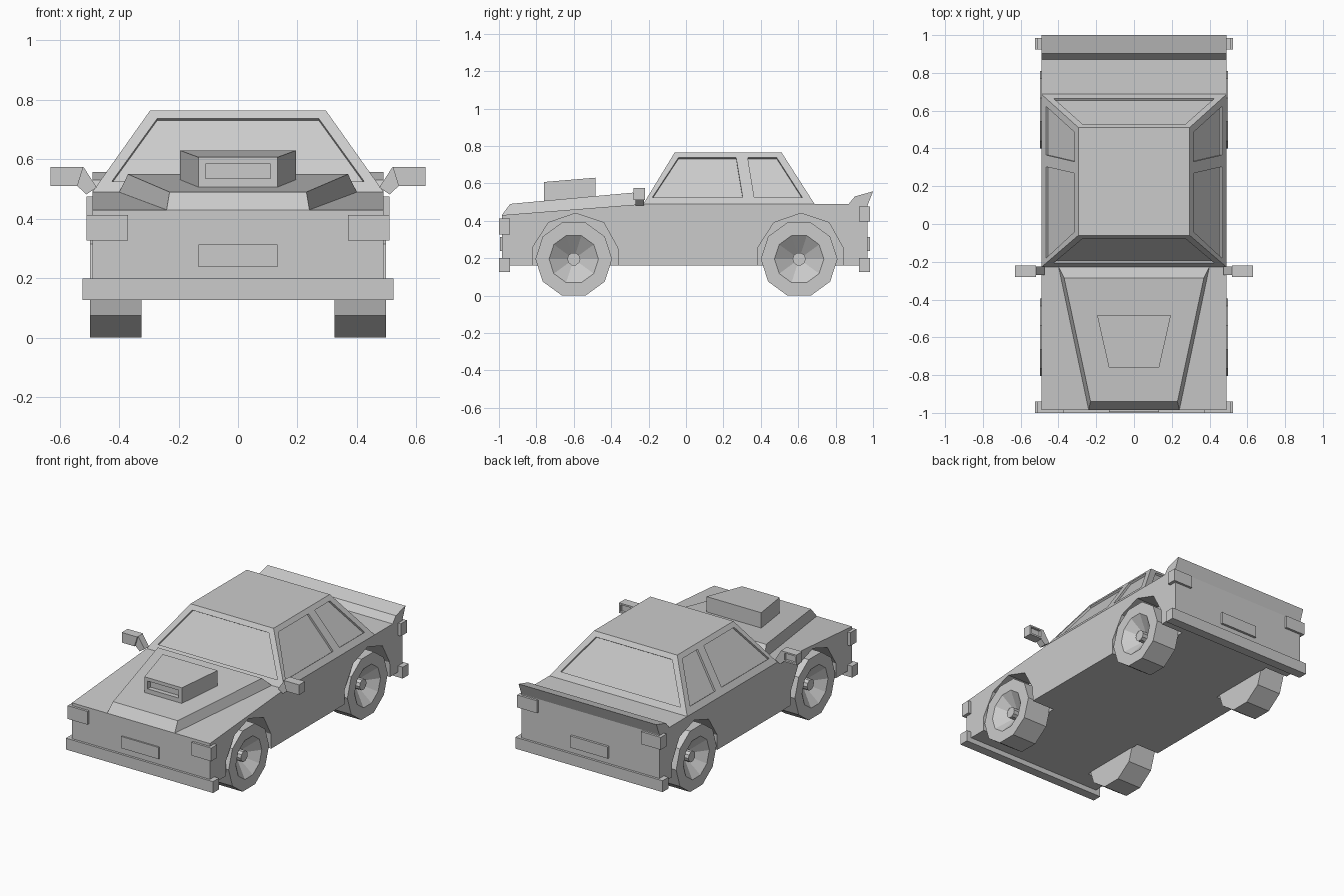
import bpy, bmesh
from math import cos, sin, radians
from mathutils import Vector

if "Cube" in bpy.data.objects:
    bpy.data.objects.remove(bpy.data.objects["Cube"])


def loft(name, rings):
    """Closed solid skinned through rings of equal point count, capped at both ends."""
    bm = bmesh.new()
    vs = [[bm.verts.new(p) for p in ring] for ring in rings]
    n = len(vs[0])
    for a, b in zip(vs, vs[1:]):
        for i in range(n):
            j = (i + 1) % n
            bm.faces.new((a[i], a[j], b[j], b[i]))
    bm.faces.new(vs[0])
    bm.faces.new(vs[-1])
    bmesh.ops.recalc_face_normals(bm, faces=bm.faces)
    mesh = bpy.data.meshes.new(name)
    bm.to_mesh(mesh)
    bm.free()
    ob = bpy.data.objects.new(name, mesh)
    bpy.context.collection.objects.link(ob)
    return ob


def prism_x(name, profile, x0, x1):
    return loft(name, [[(x, y, z) for y, z in profile] for x in (x0, x1)])


def prism_y(name, profile, y0, y1):
    return loft(name, [[(x, y, z) for x, z in profile] for y in (y0, y1)])


def box(name, x0, x1, y0, y1, z0, z1):
    return prism_x(name, [(y0, z0), (y1, z0), (y1, z1), (y0, z1)], x0, x1)


def cut(target, cutter):
    cutter.hide_render = True
    mod = target.modifiers.new("cut", 'BOOLEAN')
    mod.operation, mod.solver, mod.object = 'DIFFERENCE', 'EXACT', cutter
    bpy.context.view_layer.objects.active = target
    bpy.ops.object.modifier_apply(modifier=mod.name)
    bpy.data.objects.remove(cutter)


def pane(points, normal, depth=0.013):
    """Cutter that recesses a window into a sloped face."""
    n = Vector(normal).normalized()
    return loft("pane_cutter", [[Vector(p) + n * d for p in points] for d in (0.03, -depth)])


# Lower body with four wheel wells
body = prism_x("body", [(-.985, .16), (.97, .16), (.97, .49), (-.22, .49), (-.985, .43)], -.49, .49)
arch = [(-.822, .1), (-.822, .255), (-.735, .39), (-.59, .44), (-.44, .39), (-.365, .255), (-.36, .1)]
for s in (-1, 1):
    for shift in (0, 1.205):
        cut(body, prism_x("arch_cutter", [(y + shift, z) for y, z in arch], s * .33, s * .6))

# Cabin
Z0, Z1 = .49, .765


def side_x(z): return .49 - .709 * (z - Z0)
def front_y(z): return -.228 + .61 * (z - Z0)
def rear_y(z): return .687 - .64 * (z - Z0)


cabin = loft("cabin", [[(-side_x(z), front_y(z), z), (side_x(z), front_y(z), z),
                        (side_x(z), rear_y(z), z), (-side_x(z), rear_y(z), z)] for z in (Z0, Z1)])

# Recessed windscreen, rear window and side windows
for y_at, normal in ((front_y, (0, -1, .61)), (rear_y, (0, 1, .64))):
    cut(cabin, pane([(x, y_at(z), z) for x, z in
                     ((-.425, .525), (.425, .525), (.272, .737), (-.272, .737))], normal))
side_windows = ([(-.18, .525), (.303, .525), (.268, .738), (-.04, .738)],
                [(.365, .525), (.622, .525), (.485, .738), (.33, .738)])
for s in (-1, 1):
    for win in side_windows:
        cut(cabin, pane([(s * side_x(z), y, z) for y, z in win], (s, 0, .709)))

# Raised bonnet
loft("bonnet", [[(-.24, -.985, .43), (.24, -.985, .43), (.40, -.225, .488), (-.40, -.225, .488)],
                [(-.23, -.94, .49), (.23, -.94, .49), (.37, -.285, .55), (-.37, -.285, .55)]])

# Air scoop with a front slot
scoop = loft("air_scoop", [[(-.133, -.76, .505), (.133, -.76, .505), (.133, -.76, .607), (-.133, -.76, .607)],
                           [(-.195, -.485, .53), (.195, -.485, .53), (.195, -.485, .63), (-.195, -.485, .63)]])
cut(scoop, box("slot_cutter", -.11, .11, -.8, -.73, .535, .585))

# Tail spoiler
prism_x("spoiler", [(.866, .485), (.903, .53), (1.0, .557), (.968, .475)], -.49, .49)

# Bumpers and number plates
box("front_bumper", -.523, .523, -1.0, -.94, .127, .2)
box("rear_bumper", -.523, .523, .925, .985, .127, .2)
box("front_plate", -.133, .133, -.995, -.95, .238, .313)
box("rear_plate", -.133, .133, .94, .985, .238, .313)

for s, side in ((-1, "left"), (1, "right")):
    # Lamps wrapping the corners
    box(f"headlight_{side}", s * .37, s * .51, -1.0, -.94, .327, .412)
    box(f"tail_light_{side}", s * .37, s * .51, .925, .985, .395, .475)

    # Door mirror: stalk and hollow-backed head
    stalk = [(.475, .505), (.52, .575), (.54, .51), (.51, .482)]
    prism_y(f"mirror_stalk_{side}", [(s * x, z) for x, z in stalk], -.27, -.225)
    head = prism_y(f"mirror_{side}", [(s * x, z) for x, z in
                                      ((.52, .575), (.63, .575), (.63, .51), (.54, .51))], -.28, -.22)
    cut(head, box("glass_cutter", s * .547, s * .62, -.235, -.2, .521, .565))

    # Ten-sided wheels with dished rim and hub
    for y, end in ((-.6, "front"), (.605, "rear")):
        steps = ((.325, .205), (.497, .205), (.497, .132), (.425, .035), (.465, .035))
        loft(f"wheel_{end}_{side}",
             [[(s * x, y + r * cos(radians(36 * i)), .195 + r * sin(radians(36 * i))) for i in range(10)]
              for x, r in steps])
